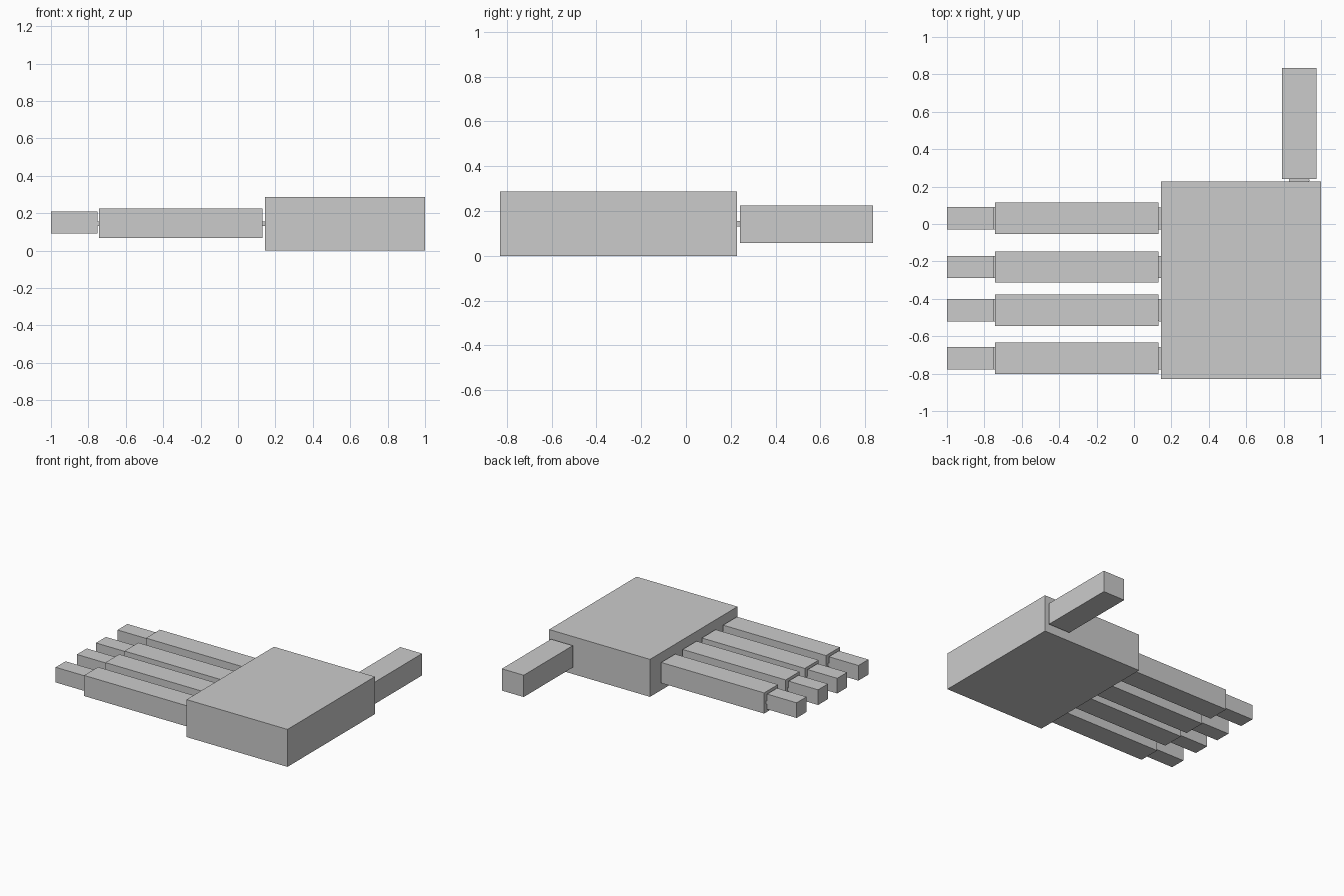
import bpy

if "Cube" in bpy.data.objects:
    bpy.data.objects.remove(bpy.data.objects["Cube"])


def box(name, x, y, z):
    """Box from (min, max) ranges on each axis."""
    bpy.ops.mesh.primitive_cube_add(size=1, location=[(a + b) / 2 for a, b in (x, y, z)])
    ob = bpy.context.object
    ob.name = name
    ob.scale = [b - a for a, b in (x, y, z)]
    bpy.ops.object.transform_apply(location=False, rotation=False, scale=True)
    return ob


def hinge(name, x, y, radius):
    """Thin flat disc joining two segments, mostly buried in them."""
    bpy.ops.mesh.primitive_cylinder_add(vertices=16, radius=radius, depth=0.024,
                                        location=(x, y, 0.143))
    bpy.context.object.name = name


# Palm block
box("palm", (0.145, 1.0), (-0.83, 0.228), (0, 0.287))

# Four fingers, each a long segment and a thinner tip
for i, y in enumerate((0.03, -0.23, -0.461, -0.718), 1):
    box(f"finger_{i}", (-0.742, 0.13), (y - 0.084, y + 0.084), (0.066, 0.224))
    box(f"fingertip_{i}", (-1.0, -0.75), (y - 0.06, y + 0.06), (0.092, 0.208))
    hinge(f"knuckle_{i}", 0.138, y, 0.06)
    hinge(f"tip_joint_{i}", -0.746, y, 0.06)

# Thumb on the back side of the palm
box("thumb", (0.79, 0.975), (0.241, 0.835), (0.058, 0.225))
hinge("thumb_joint", 0.883, 0.234, 0.055)
